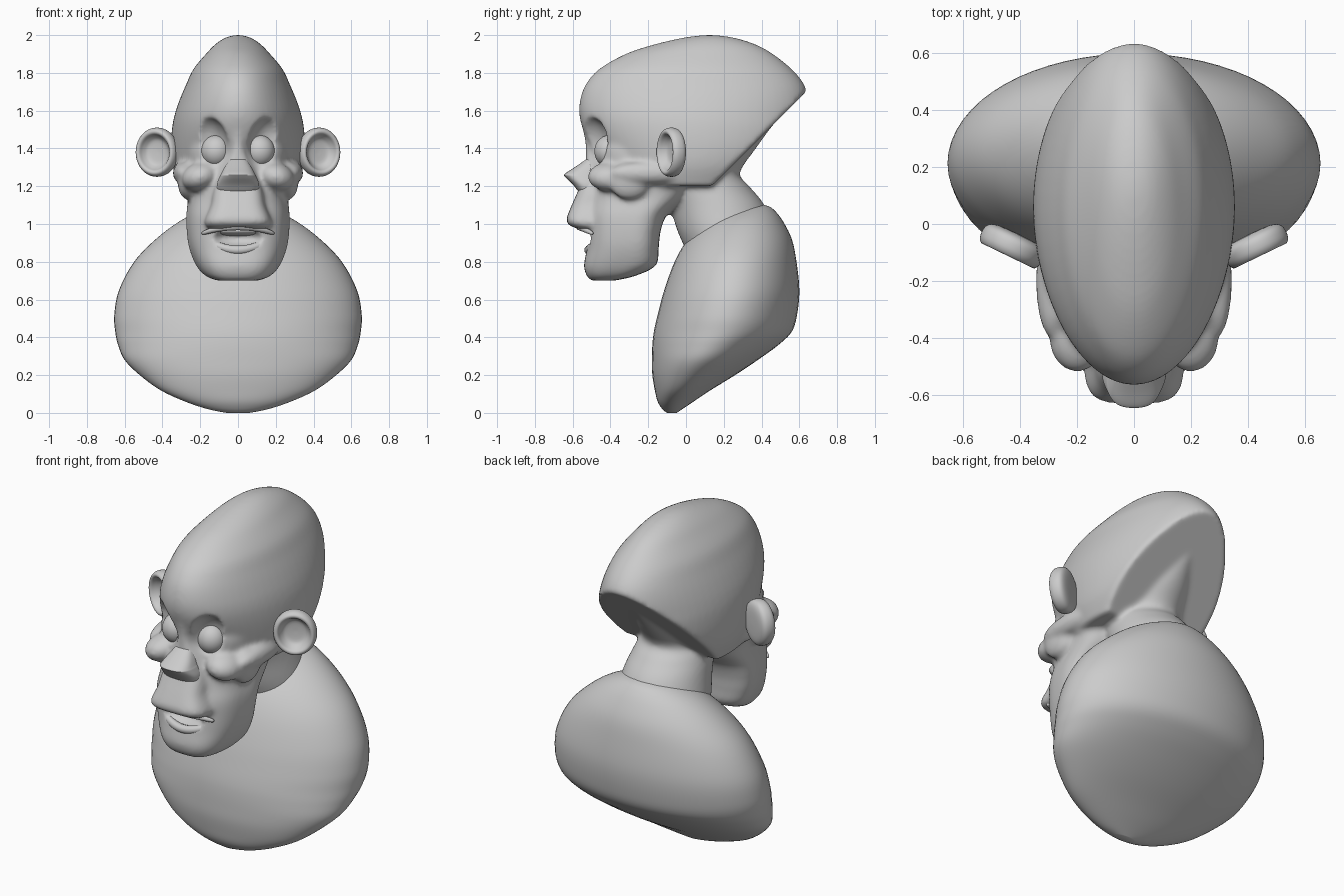
import bpy, bmesh, math
from mathutils import Vector, Matrix

cube = bpy.data.objects.get("Cube")
if cube:
    bpy.data.objects.remove(cube, do_unlink=True)

clay = bpy.data.materials.new("grey_clay")
clay.use_nodes = True
GREY = (0.6, 0.6, 0.6, 1)
clay.diffuse_color = GREY
clay.node_tree.nodes["Principled BSDF"].inputs["Base Color"].default_value = GREY


def make(name, bm):
    """Turn a bmesh into a smooth shaded object."""
    bmesh.ops.recalc_face_normals(bm, faces=bm.faces)
    for f in bm.faces:
        f.smooth = True
    me = bpy.data.meshes.new(name)
    bm.to_mesh(me)
    bm.free()
    me.materials.append(clay)
    ob = bpy.data.objects.new(name, me)
    bpy.context.collection.objects.link(ob)
    return ob


def resample(rows, steps=5):
    """Smooth curve through the rows."""
    pts = [Vector(r) for r in rows]
    out = []
    for i in range(len(pts) - 1):
        a, b = pts[max(i - 1, 0)], pts[i]
        c, d = pts[i + 1], pts[min(i + 2, len(pts) - 1)]
        for k in range(steps):
            t = k / steps
            out.append(0.5 * (2 * b + (c - a) * t + (2 * a - 5 * b + 4 * c - d) * t ** 2
                              + (3 * b - a - 3 * c + d) * t ** 3))
    return out + [pts[-1]]


def loft(bm, rows, power=2, taper=0, seg=64):
    """Stack of horizontal rings, each row is height, front, back, half width."""
    rings = []
    for z, front, back, w in resample(rows):
        ring = []
        for i in range(seg):
            a = math.tau * i / seg
            c, s = math.cos(a), math.sin(a)
            x = math.copysign(abs(c) ** (2 / power), c)
            y = math.copysign(abs(s) ** (2 / power), s)
            x *= 1 - taper * (1 - y) / 2
            ring.append(bm.verts.new((x * w, (front + back) / 2 + y * (back - front) / 2, z)))
        rings.append(ring)
    for lo, hi in zip(rings, rings[1:]):
        for i in range(seg):
            j = (i + 1) % seg
            bm.faces.new((lo[i], lo[j], hi[j], hi[i]))
    bm.faces.new(rings[0])
    bm.faces.new(rings[-1])
    return bm


def ball(bm, centre, radii, tilt=0):
    """Ellipsoid, tilted sideways about the y axis."""
    m = Matrix.Translation(centre) @ Matrix.Rotation(tilt, 4, "Y") @ Matrix.Diagonal((*radii, 1))
    bmesh.ops.create_uvsphere(bm, u_segments=40, v_segments=24, radius=1, matrix=m)


def tube(bm, path, r, seg=10):
    """Round bar along a path of points, with tapered ends."""
    pts = resample(path)
    rings = []
    for k, p in enumerate(pts):
        d = (pts[min(k + 1, len(pts) - 1)] - pts[max(k - 1, 0)]).normalized()
        u = d.cross(Vector((0, 1, 0))).normalized()
        v = d.cross(u)
        s = r * (0.35 + 0.65 * math.sin(math.pi * k / (len(pts) - 1)) ** 0.5)
        rings.append([bm.verts.new(p + s * (u * math.cos(math.tau * i / seg)
                                            + v * math.sin(math.tau * i / seg))) for i in range(seg)])
    for lo, hi in zip(rings, rings[1:]):
        for i in range(seg):
            bm.faces.new((lo[i], lo[i - 1], hi[i - 1], hi[i]))
    bm.faces.new(rings[0])
    bm.faces.new(rings[-1])


def modify(ob, kind, **settings):
    mod = ob.modifiers.new(kind.title(), kind)
    for key, value in settings.items():
        setattr(mod, key, value)


# Torso: tilted pillow shape
torso = make("torso", loft(bmesh.new(), [
    (0, -.1, -.05, .06), (.02, -.125, -.02, .16), (.06, -.15, .04, .28), (.12, -.165, .13, .41),
    (.2, -.178, .26, .52), (.28, -.18, .38, .6), (.36, -.178, .49, .635), (.43, -.17, .56, .65),
    (.52, -.15, .588, .655), (.65, -.115, .6, .63), (.8, -.06, .585, .55), (.92, .01, .56, .435),
    (1.02, .11, .51, .3), (1.08, .22, .46, .17), (1.1, .3, .42, .08)]))

# Cranium, sliced off below the back rim
bm = loft(bmesh.new(), [
    (1.2, -.38, .45, .31), (1.3, -.45, .55, .345), (1.4, -.5, .62, .355), (1.5, -.545, .65, .35),
    (1.58, -.565, .652, .335), (1.66, -.56, .65, .308), (1.74, -.53, .625, .274), (1.82, -.46, .56, .236),
    (1.9, -.32, .46, .17), (1.95, -.17, .37, .122), (1.985, -.02, .26, .07), (2, .09, .16, .02)])
cut = bmesh.ops.bisect_plane(bm, geom=bm.verts[:] + bm.edges[:] + bm.faces[:], clear_outer=True,
                             plane_co=(0, .645, 1.71), plane_no=(0, .72, -.72))
bmesh.ops.holes_fill(bm, edges=[e for e in cut["geom_cut"] if isinstance(e, bmesh.types.BMEdge)])

# Neck, flaring up into the skull
loft(bm, [(.78, .04, .5, .28), (.95, -.04, .47, .26), (1.1, -.09, .415, .23), (1.2, -.15, .335, .21),
          (1.27, -.2, .285, .2), (1.4, -.2, .37, .19), (1.55, -.15, .48, .1)])

# Face and jaw
loft(bm, [(.7, -.5, -.38, .12), (.725, -.525, -.27, .19), (.78, -.54, -.16, .245), (.87, -.525, -.145, .285),
          (.96, -.52, -.135, .3), (1.05, -.52, -.1, .302), (1.15, -.5, 0, .295), (1.28, -.48, .05, .315),
          (1.4, -.48, .05, .32), (1.5, -.45, .05, .28)], power=3, taper=.25)

# Muzzle and nose bridge
loft(bm, [(.975, -.585, -.3, .17), (1, -.625, -.3, .19), (1.03, -.632, -.3, .185), (1.1, -.605, -.3, .155),
          (1.18, -.57, -.3, .14), (1.28, -.535, -.3, .1), (1.4, -.53, -.3, .04), (1.52, -.55, -.3, .04)],
     power=4, taper=.1)

# Cheekbones and arches to the ears
for s in (-1, 1):
    ball(bm, (s * .2, -.4, 1.25), (.1, .12, .075), s * .3)
    ball(bm, (s * .29, -.2, 1.27), (.055, .2, .06))
    ball(bm, (s * .27, -.3, 1.23), (.05, .11, .1))
head = make("head", bm)

# Carve eye sockets, cheek hollows and mouth
bm = bmesh.new()
for s in (-1, 1):
    ball(bm, (s * .152, -.53, 1.43), (.1, .125, .145), s * .25)
    ball(bm, (s * .235, -.56, 1.09), (.055, .1, .11), s * -.2)
ball(bm, (0, -.6, .925), (.17, .15, .06))
carver = make("carver", bm)
modify(head, "REMESH", mode="VOXEL", voxel_size=.013)
modify(head, "BOOLEAN", operation="DIFFERENCE", object=carver)
modify(head, "REMESH", mode="VOXEL", voxel_size=.011, use_smooth_shade=True)
modify(head, "SMOOTH", factor=.5, iterations=8)
sculpted = bpy.data.meshes.new_from_object(head.evaluated_get(bpy.context.evaluated_depsgraph_get()))
head.modifiers.clear()
head.data = sculpted
bpy.data.objects.remove(carver, do_unlink=True)

# Nose: wedge with a flat slanted underside
bm = loft(bmesh.new(), [(1.155, -.55, -.45, .08), (1.175, -.572, -.45, .108), (1.21, -.6, -.45, .112),
                        (1.25, -.64, -.45, .098), (1.265, -.642, -.45, .09), (1.3, -.59, -.45, .072),
                        (1.345, -.525, -.45, .045)], power=2.6)
make("nose", bm)

# Lips
for name, y, z, dz, r in (("upper_lip", -.565, .985, -.035, .018), ("lower_lip", -.515, .862, .07, .024)):
    bm = bmesh.new()
    tube(bm, [(x * .19, y + .07 * x * x, z + dz * x * x) for x in (-1, -.66, -.33, 0, .33, .66, 1)], r)
    make(name, bm)

# Upper gum inside the mouth
bm = bmesh.new()
ball(bm, (0, -.44, .965), (.15, .09, .03))
make("upper_gum", bm)

for side, s in (("left", 1), ("right", -1)):
    # Eyes
    bm = bmesh.new()
    ball(bm, (s * .115, -.405, 1.385), (.08, .08, .085))
    make(side + "_eye", bm)

    # Ears: turned dish with a thick rim
    bm = bmesh.new()
    profile = resample([(0, .005, 0), (.055, 0, 0), (.078, -.02, 0), (.092, -.043, 0), (.108, -.044, 0),
                        (.12, -.02, 0), (.115, .018, 0), (.08, .036, 0), (0, .04, 0)], 4)
    verts = [bm.verts.new((r, d, 0)) for r, d, _ in profile]
    edges = [bm.edges.new(p) for p in zip(verts, verts[1:])]
    bmesh.ops.spin(bm, geom=verts + edges, cent=(0, 0, 0), axis=(0, 1, 0), angle=math.tau, steps=48)
    bmesh.ops.remove_doubles(bm, verts=bm.verts, dist=.0005)
    ear = make(side + "_ear", bm)
    ear.data.transform(Matrix.Translation((s * .425, -.07, 1.38)) @ Matrix.Rotation(s * .45, 4, "Z")
                       @ Matrix.Diagonal((.98, 1, 1.08, 1)))
